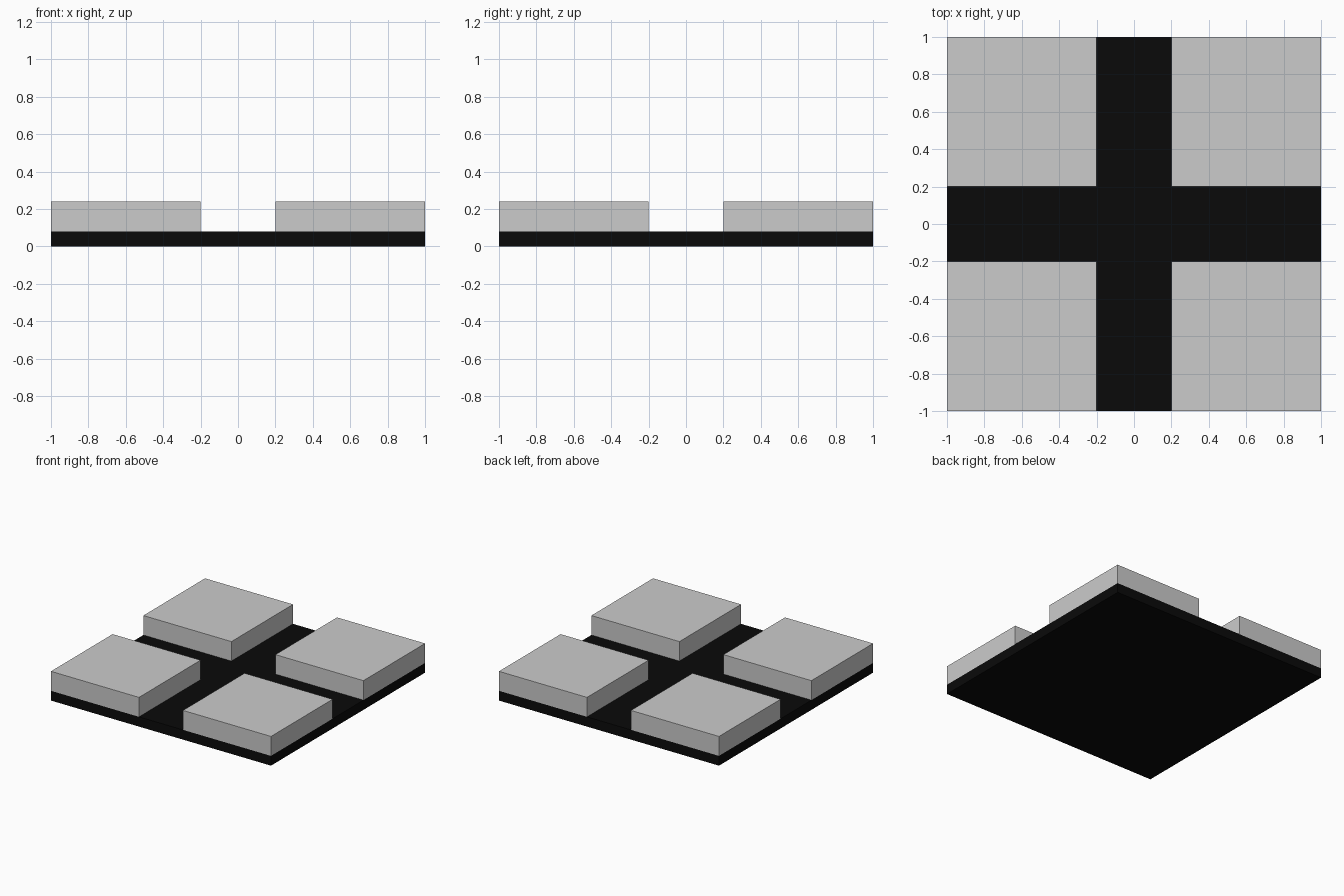
import bpy

if "Cube" in bpy.data.objects:
    bpy.data.objects.remove(bpy.data.objects["Cube"])


def box(name, size, center, material=None):
    bpy.ops.mesh.primitive_cube_add(size=1, location=center)
    obj = bpy.context.object
    obj.name = name
    obj.scale = size
    bpy.ops.object.transform_apply(location=False, rotation=False, scale=True)
    if material:
        obj.data.materials.append(material)
    return obj


black = bpy.data.materials.new("black")
black.diffuse_color = (0.003, 0.003, 0.003, 1)
black.use_nodes = True
black.node_tree.nodes["Principled BSDF"].inputs["Base Color"].default_value = black.diffuse_color

# Square base slab
BASE_H = 0.08
box("base", (2, 2, BASE_H), (0, 0, BASE_H / 2), black)

# Four raised corner blocks, leaving a cross-shaped channel
BLOCK, BLOCK_H = 0.8, 0.16
for y_name, y in (("front", -0.6), ("back", 0.6)):
    for x_name, x in (("left", -0.6), ("right", 0.6)):
        box(f"{y_name}_{x_name}_block", (BLOCK, BLOCK, BLOCK_H),
            (x, y, BASE_H + BLOCK_H / 2))
